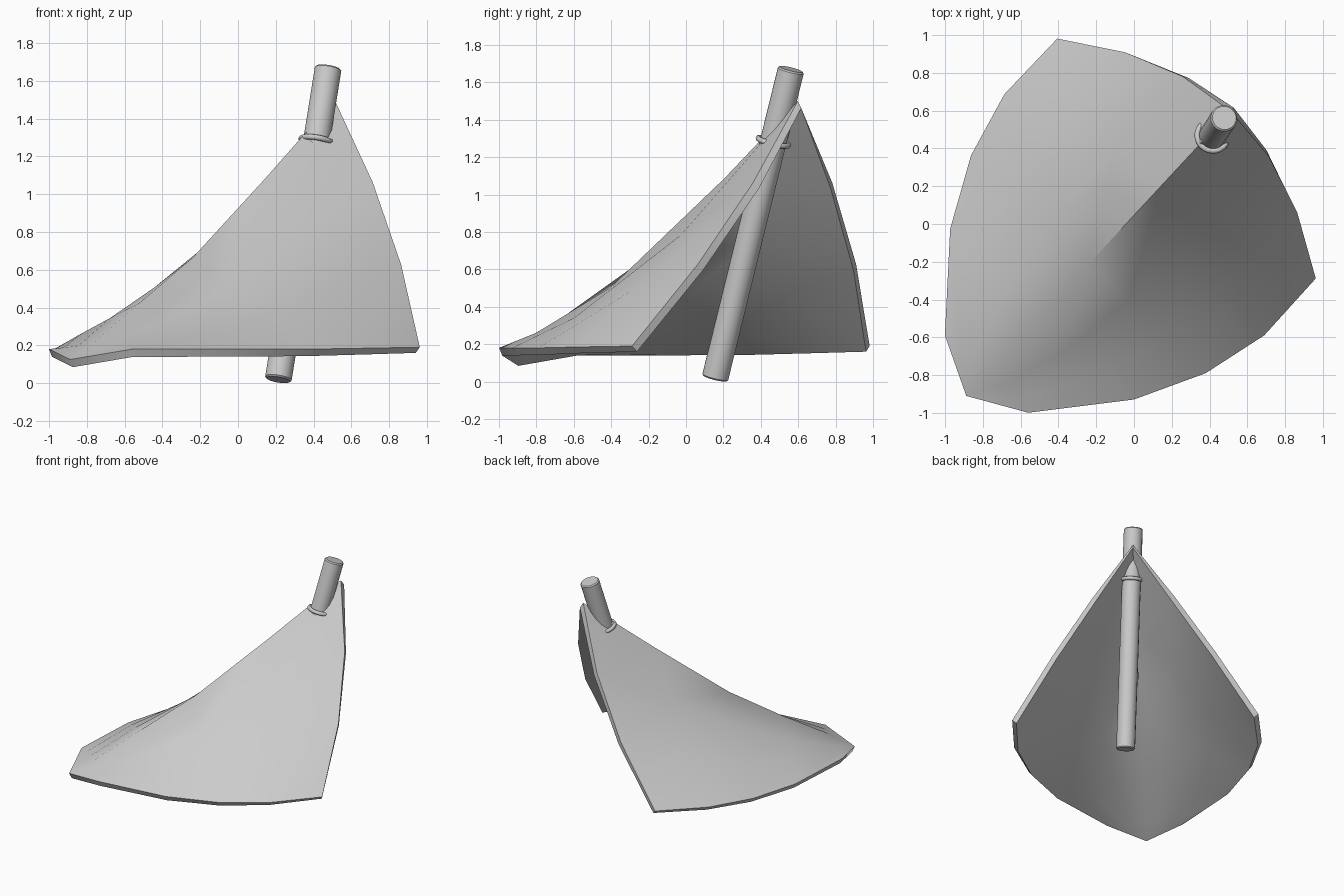
import bpy, math
from mathutils import Vector

if "Cube" in bpy.data.objects:
    bpy.data.objects.remove(bpy.data.objects["Cube"])

AX = Vector((0.68, 0.733))       # ridge direction on plan, towards the opening
PX = Vector((0.733, -0.68))      # across the sheet
MID = Vector((0.295, 0.365))


def plan(u, v, z):
    p = MID + PX * u + AX * v
    return (p.x, p.y, z)


# canopy rows from opening to tip: ridge v, ridge z, edge u, edge v, edge z
ROWS = [(0.318, 1.50, 0.934, -0.025, 0.19),
        (-0.22, 1.085, 0.939, -0.431, 0.185),
        (-0.786, 0.665, 0.848, -0.789, 0.18),
        (-1.20, 0.425, 0.664, -1.15, 0.18),
        (-1.57, 0.205, 0.301, -1.582, 0.18)]
verts, faces = [], []
N = 6
for rv, rz, eu, ev, ez in ROWS:
    for i in range(N + 1):
        s = i / (N / 2) - 1
        k = abs(s)
        verts.append(plan(s * eu, rv + (ev - rv) * s * s, rz + (ez - rz) * k))
for r in range(len(ROWS) - 1):
    for i in range(N):
        a = r * (N + 1) + i
        faces.append((a, a + 1, a + N + 2, a + N + 1))
tip = len(verts)
verts.append(plan(0, -1.74, 0.125))
last = (len(ROWS) - 1) * (N + 1)
faces += [(last + i, last + i + 1, tip) for i in range(N)]

mesh = bpy.data.meshes.new("canopy")
mesh.from_pydata(verts, [], faces)
mesh.update()
if mesh.polygons[0].normal.z < 0:
    mesh.flip_normals()
canopy = bpy.data.objects.new("canopy", mesh)
bpy.context.collection.objects.link(canopy)
sol = canopy.modifiers.new("thickness", 'SOLIDIFY')
sol.thickness = 0.045
sol.offset = -1


def select(ob):
    bpy.ops.object.select_all(action='DESELECT')
    ob.select_set(True)
    bpy.context.view_layer.objects.active = ob


select(canopy)
bpy.ops.object.modifier_apply(modifier="thickness")
bpy.ops.object.shade_smooth_by_angle(angle=math.radians(60))

# leaning pole
A, B = Vector((0.213, 0.155, 0.018)), Vector((0.478, 0.562, 1.67))
d = B - A
rot = d.to_track_quat('Z', 'Y').to_euler()
bpy.ops.mesh.primitive_cylinder_add(vertices=16, radius=0.072, depth=d.length,
                                    location=(A + B) / 2, rotation=rot)
pole = bpy.context.object
pole.name = "pole"
bev = pole.modifiers.new("bevel", 'BEVEL')
bev.width = 0.008
bev.segments = 1
bpy.ops.object.shade_smooth_by_angle(angle=math.radians(35))

# ring around the pole where it passes through the canopy
bpy.ops.mesh.primitive_torus_add(major_segments=24, minor_segments=8, major_radius=0.082,
                                 minor_radius=0.015, location=A + d * 0.765, rotation=rot)
ring = bpy.context.object
ring.name = "pole_ring"
bpy.ops.object.shade_smooth_by_angle(angle=math.radians(60))
